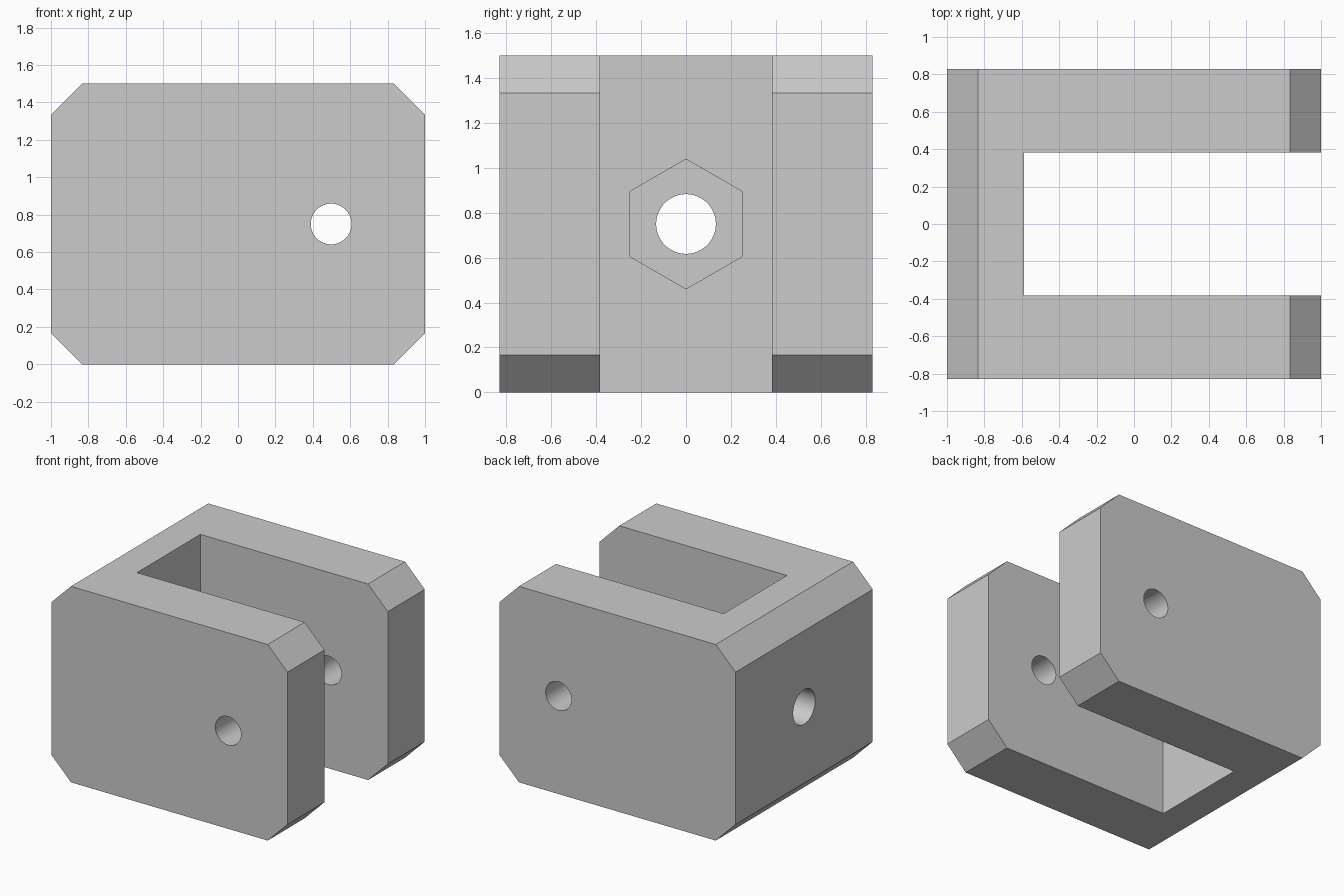
import bpy
import bmesh
import math
from mathutils import Matrix

cube = bpy.data.objects.get("Cube")
if cube:
    bpy.data.objects.remove(cube, do_unlink=True)

LENGTH, DEPTH, HEIGHT = 2.0, 1.66, 1.5
CHAMFER = 0.167
SLOT_HALF, SLOT_END = 0.383, -0.587
MID = HEIGHT / 2

# Single grey material
grey = bpy.data.materials.new("plain grey")
grey.use_nodes = True
colour = (0.6, 0.6, 0.6, 1)
grey.diffuse_color = colour
grey.node_tree.nodes["Principled BSDF"].inputs["Base Color"].default_value = colour


def finish(name, bm):
    bmesh.ops.recalc_face_normals(bm, faces=bm.faces)
    mesh = bpy.data.meshes.new(name)
    bm.to_mesh(mesh)
    bm.free()
    mesh.materials.append(grey)
    obj = bpy.data.objects.new(name, mesh)
    bpy.context.collection.objects.link(obj)
    return obj


def extrude_profile(name, points, y0, y1):
    bm = bmesh.new()
    face = bm.faces.new([bm.verts.new((x, y0, z)) for x, z in points])
    side = bmesh.ops.extrude_face_region(bm, geom=[face])["geom"]
    verts = [v for v in side if isinstance(v, bmesh.types.BMVert)]
    bmesh.ops.translate(bm, verts=verts, vec=(0, y1 - y0, 0))
    return finish(name, bm)


def prism(name, sides, radius, length, centre, axis, spin=0.0):
    bm = bmesh.new()
    turn = Matrix.Rotation(math.pi / 2, 4, axis)
    matrix = Matrix.Translation(centre) @ turn @ Matrix.Rotation(spin, 4, "Z")
    bmesh.ops.create_cone(bm, cap_ends=True, segments=sides, radius1=radius,
                          radius2=radius, depth=length, matrix=matrix)
    return finish(name, bm)


# Block with four chamfered corners
h = LENGTH / 2
outline = [(-h + CHAMFER, 0), (h - CHAMFER, 0), (h, CHAMFER), (h, HEIGHT - CHAMFER),
           (h - CHAMFER, HEIGHT), (-h + CHAMFER, HEIGHT), (-h, HEIGHT - CHAMFER), (-h, CHAMFER)]
block = extrude_profile("clevis_block", outline, -DEPTH / 2, DEPTH / 2)

# Slot between the two arms
slot_outline = [(SLOT_END, -1), (2, -1), (2, 3), (SLOT_END, 3)]
slot = extrude_profile("slot_cutter", slot_outline, -SLOT_HALF, SLOT_HALF)

# Cross pin hole, bolt hole and hexagonal nut pocket
NUT_DEPTH = 0.21
pin = prism("pin_hole_cutter", 64, 0.109, 3, (0.498, 0, MID), "X")
bolt = prism("bolt_hole_cutter", 64, 0.133, 1.2, (-0.9, 0, MID), "Y")
nut = prism("nut_pocket_cutter", 6, 0.289, NUT_DEPTH * 2, (SLOT_END, 0, MID), "Y")

# Point the nut corners up and down
top = max(v.co.z for v in nut.data.vertices) - MID
if top < 0.28:
    nut.data.transform(Matrix.Translation((0, 0, MID)) @ Matrix.Rotation(math.pi / 6, 4, "X")
                       @ Matrix.Translation((0, 0, -MID)))

for cutter in (slot, pin, bolt, nut):
    cut = block.modifiers.new(cutter.name, "BOOLEAN")
    cut.operation = "DIFFERENCE"
    cut.solver = "EXACT"
    cut.object = cutter
    cutter.hide_render = True
    cutter.hide_set(True)

# Bake the cuts, then smooth only the round holes
bpy.ops.object.select_all(action="DESELECT")
block.select_set(True)
bpy.context.view_layer.objects.active = block
for name in [m.name for m in block.modifiers]:
    bpy.ops.object.modifier_apply(modifier=name)
for cutter in (slot, pin, bolt, nut):
    bpy.data.objects.remove(cutter, do_unlink=True)
bpy.ops.object.shade_smooth_by_angle(angle=math.radians(25))
